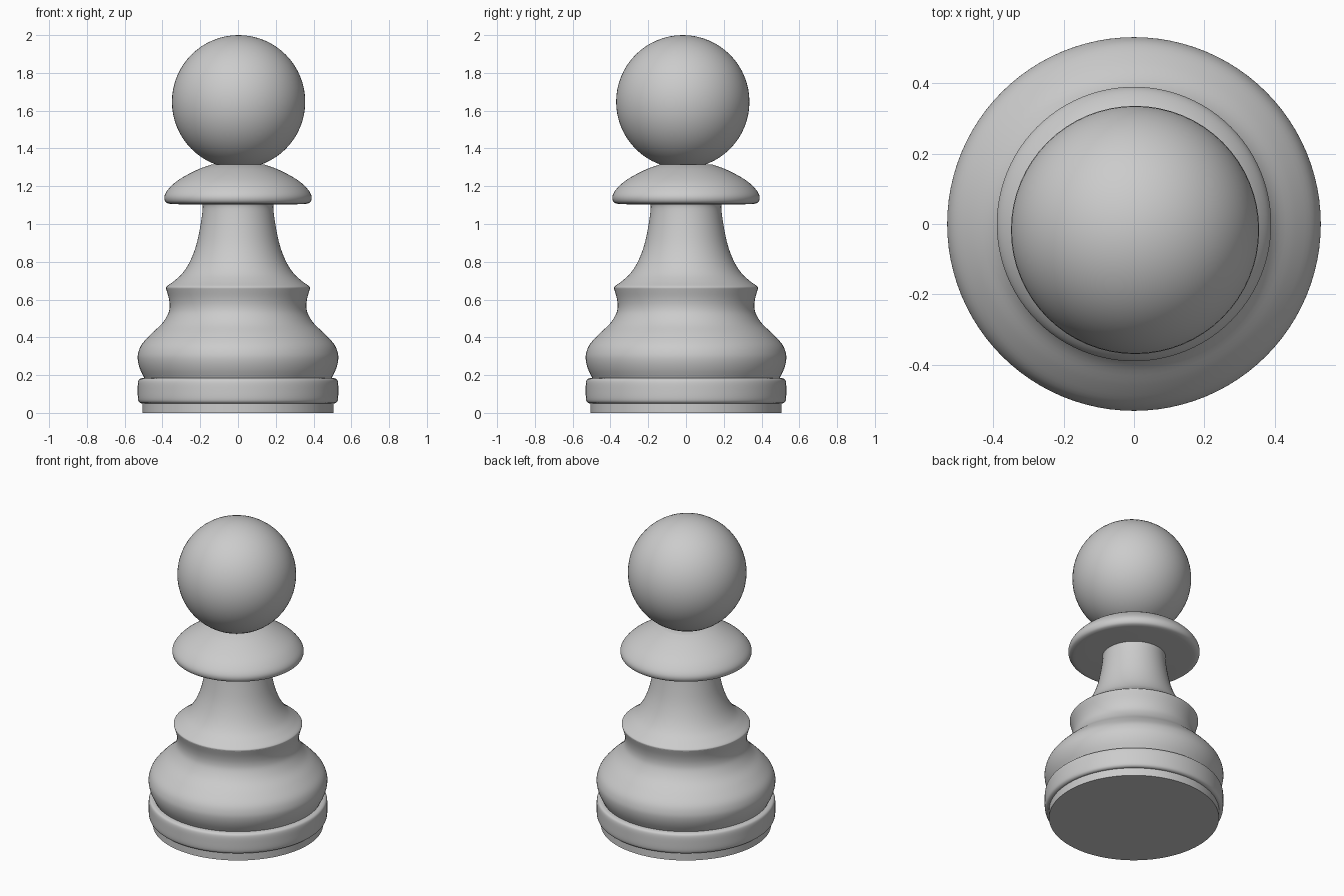
import bpy, bmesh, math
from mathutils import Vector

cube = bpy.data.objects.get("Cube")
if cube:
    bpy.data.objects.remove(cube, do_unlink=True)

grey = bpy.data.materials.new("plain grey")
grey.use_nodes = True
COLOUR = (0.6, 0.6, 0.6, 1)
grey.diffuse_color = COLOUR
grey.node_tree.nodes["Principled BSDF"].inputs["Base Color"].default_value = COLOUR


def smooth_curve(pts, steps=4):
    """Round a (radius, height) profile by passing a spline through its points."""
    p = [Vector(q) for q in pts]
    p = [2 * p[0] - p[1]] + p + [2 * p[-1] - p[-2]]
    out = []
    for a, b, c, d in zip(p, p[1:], p[2:], p[3:]):
        for i in range(steps):
            t = i / steps
            out.append(0.5 * (2 * b + (c - a) * t + (2 * a - 5 * b + 4 * c - d) * t**2
                              + (3 * b - a - 3 * c + d) * t**3))
    return out + [p[-2]]


def finish(name, bm, location=(0, 0, 0)):
    bmesh.ops.recalc_face_normals(bm, faces=bm.faces)
    mesh = bpy.data.meshes.new(name)
    bm.to_mesh(mesh)
    bm.free()
    mesh.materials.append(grey)
    obj = bpy.data.objects.new(name, mesh)
    obj.location = location
    bpy.context.collection.objects.link(obj)
    bpy.ops.object.select_all(action="DESELECT")
    obj.select_set(True)
    bpy.context.view_layer.objects.active = obj
    bpy.ops.object.shade_smooth_by_angle(angle=math.radians(35))


def lathe(name, pts, curved=True, sides=96):
    """Turn a profile about the z axis and close both ends."""
    profile = smooth_curve(pts) if curved else pts
    bm = bmesh.new()
    rings = []
    for r, z in profile:
        rings.append([bm.verts.new((r * math.cos(a), r * math.sin(a), z))
                      for a in (math.tau * i / sides for i in range(sides))])
    for low, high in zip(rings, rings[1:]):
        for i in range(sides):
            j = (i + 1) % sides
            bm.faces.new((low[i], low[j], high[j], high[i]))
    bm.faces.new(rings[0][::-1])
    bm.faces.new(rings[-1])
    finish(name, bm)


# Foot and rounded base ring
lathe("foot", [(0.505, 0), (0.505, 0.06)], curved=False)
lathe("base_ring", [(0.5, 0.05), (0.518, 0.053), (0.529, 0.07), (0.531, 0.12),
                    (0.529, 0.165), (0.518, 0.181), (0.49, 0.186)])

# Bulging lower body up to the sharp waist edge
lathe("lower_body", [(0.494, 0.18), (0.518, 0.23), (0.53, 0.275), (0.529, 0.315),
                     (0.51, 0.362), (0.46, 0.418), (0.405, 0.47), (0.372, 0.52),
                     (0.362, 0.56), (0.366, 0.605), (0.381, 0.658)])

# Flared neck
lathe("neck", [(0.381, 0.658), (0.378, 0.669), (0.34, 0.697), (0.295, 0.738), (0.255, 0.8),
               (0.222, 0.885), (0.2, 0.985), (0.187, 1.08), (0.19, 1.11)])

# Collar with a domed top and nearly flat underside
lathe("collar", [(0.18, 1.102), (0.33, 1.105), (0.37, 1.109), (0.387, 1.123),
                 (0.389, 1.15), (0.37, 1.183), (0.33, 1.222), (0.27, 1.26),
                 (0.2, 1.294), (0.14, 1.315)])

# Ball head, set slightly off the axis
ball = bmesh.new()
bmesh.ops.create_uvsphere(ball, u_segments=64, v_segments=32, radius=0.353)
finish("head", ball, (0.003, -0.017, 1.647))
